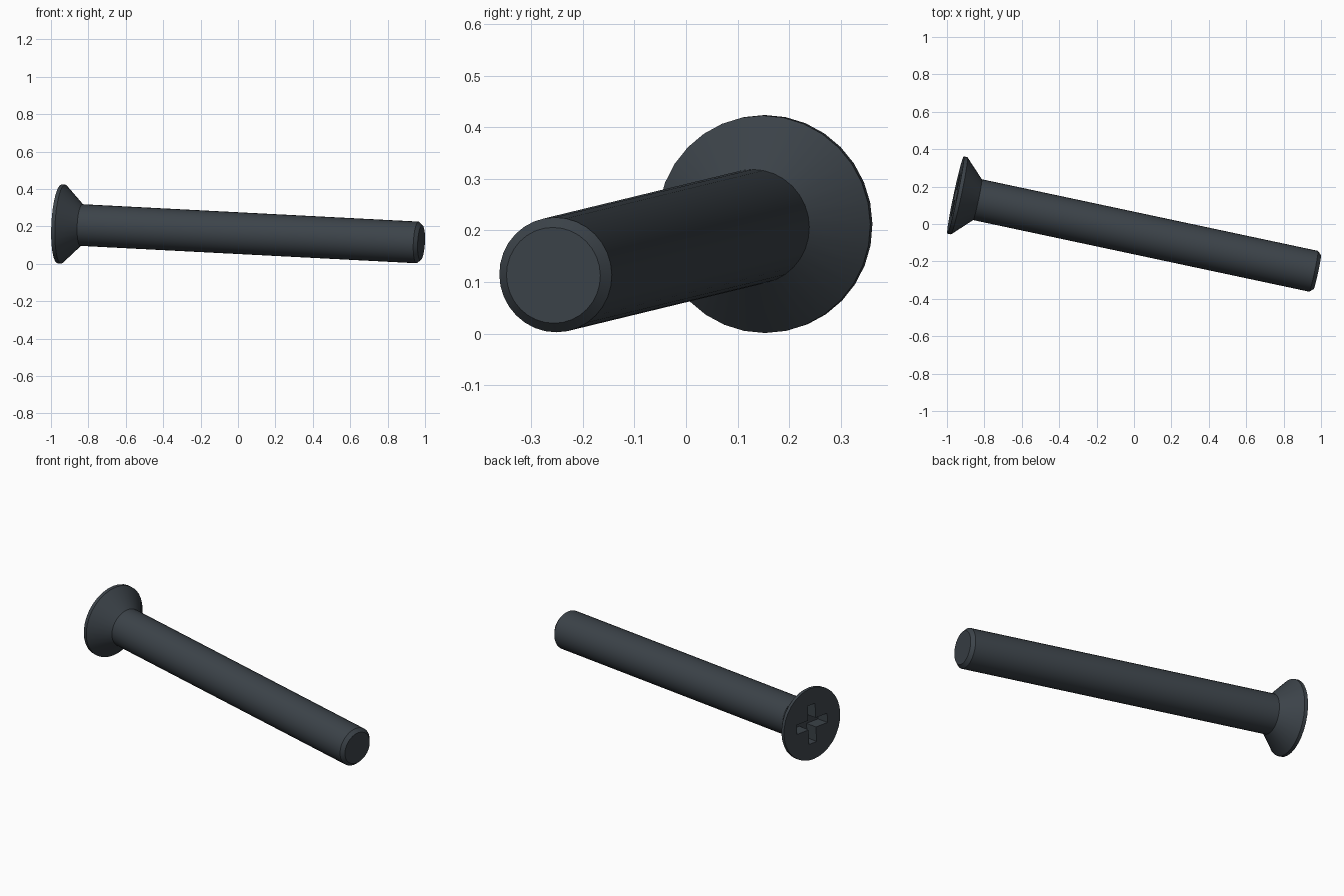
import bpy, bmesh, math
from mathutils import Matrix, Vector

cube = bpy.data.objects.get("Cube")
if cube:
    bpy.data.objects.remove(cube)

SIDES = 32
HEAD_R, SHAFT_R, TIP_R = 0.211, 0.1115, 0.093

# Tilted frame: local z runs from the head face to the tip
start, end = Vector((-0.954, 0.155, 0.213)), Vector((0.98, -0.257, 0.113))
length = (end - start).length
axis = (end - start).normalized()
up = (Vector((0, 0, 1)) - axis * axis.z).normalized()
side = up.cross(axis)
frame = Matrix((side, up, axis)).transposed().to_4x4()
frame.translation = start

steel = bpy.data.materials.new("dark steel")
steel.use_nodes = True
colour = (0.045, 0.056, 0.067, 1)
steel.diffuse_color = colour
steel.node_tree.nodes["Principled BSDF"].inputs["Base Color"].default_value = colour


def loft(name, rings):
    """Join equal rings of points into a closed solid."""
    bm = bmesh.new()
    loops = [[bm.verts.new(p) for p in ring] for ring in rings]
    n = len(loops[0])
    for a, b in zip(loops, loops[1:]):
        for i in range(n):
            j = (i + 1) % n
            bm.faces.new((a[i], a[j], b[j], b[i]))
    bm.faces.new(loops[0][::-1])
    bm.faces.new(loops[-1])
    bmesh.ops.recalc_face_normals(bm, faces=bm.faces)
    mesh = bpy.data.meshes.new(name)
    bm.to_mesh(mesh)
    bm.free()
    mesh.materials.append(steel)
    obj = bpy.data.objects.new(name, mesh)
    obj.matrix_world = frame
    bpy.context.collection.objects.link(obj)
    return obj


def circle(r, z):
    angles = [math.tau * i / SIDES for i in range(SIDES)]
    return [(r * math.cos(a), r * math.sin(a), z) for a in angles]


def cross(reach, half, z):
    corner = [Vector((reach, -half, z)), Vector((reach, half, z)), Vector((half, half, z))]
    return [Matrix.Rotation(math.pi / 2 * k, 3, "Z") @ p for k in range(4) for p in corner]


# Countersunk head, shaft and chamfered tip
profile = [(HEAD_R, 0), (HEAD_R, 0.02), (SHAFT_R, 0.12),
           (SHAFT_R, length - 0.02), (TIP_R, length)]
screw = loft("countersunk_screw", [circle(r, z) for r, z in profile])

# Cross-shaped driver recess
cutter = loft("recess_cutter", [cross(0.115, 0.028, -0.03), cross(0.112, 0.027, 0.075)])
cutter.hide_render = True
cut = screw.modifiers.new("driver_recess", "BOOLEAN")
cut.operation = "DIFFERENCE"
cut.solver = "EXACT"
cut.object = cutter

bpy.ops.object.select_all(action="DESELECT")
bpy.context.view_layer.objects.active = screw
screw.select_set(True)
bpy.ops.object.modifier_apply(modifier=cut.name)
bpy.data.objects.remove(cutter)
bpy.ops.object.shade_smooth_by_angle(angle=math.radians(30))
